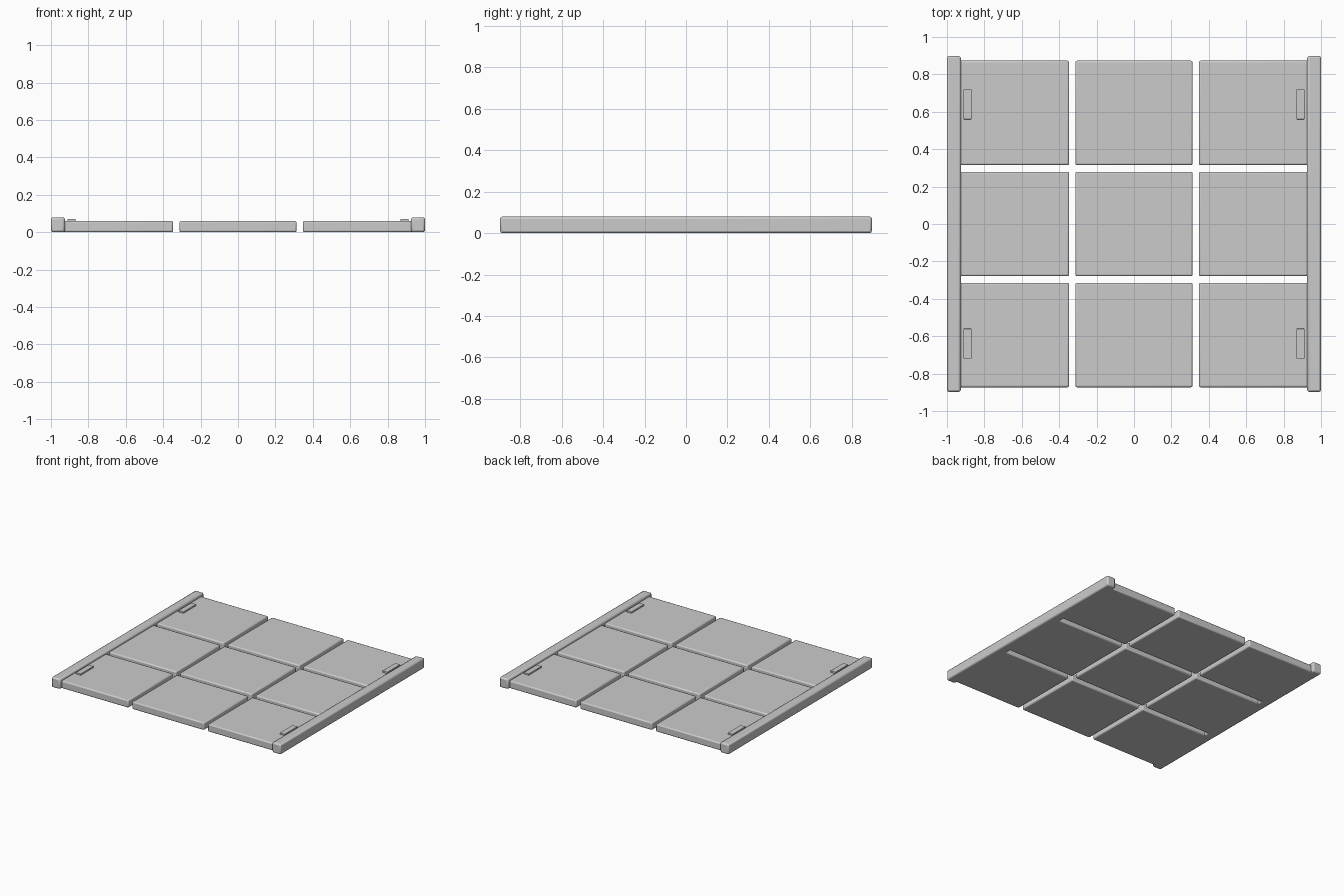
import bpy

if "Cube" in bpy.data.objects:
    bpy.data.objects.remove(bpy.data.objects["Cube"])

# Chamfered box helper: centre, full size, bevel width
def box(name, center, size, bevel):
    bpy.ops.mesh.primitive_cube_add(size=1, location=center)
    ob = bpy.context.object
    ob.name = name
    ob.scale = size
    bpy.ops.object.transform_apply(location=False, rotation=False, scale=True)
    if bevel:
        mod = ob.modifiers.new("edge_bevel", 'BEVEL')
        mod.width = bevel
        mod.segments = 2
        bpy.ops.object.shade_smooth_by_angle()
    return ob

RAIL_H, PANEL_H = 0.08, 0.06
PITCH_X, PITCH_Y = 0.66, 0.594

# Three by three grid of separate panels, outer columns tucked into the rails
for col in (-1, 0, 1):
    for row in (-1, 0, 1):
        box(f"panel_{col + 2}_{row + 2}",
            (col * PITCH_X, row * PITCH_Y, PANEL_H / 2),
            (0.627, 0.558, PANEL_H), 0.009)

for side, label in ((-1, "left"), (1, "right")):
    # Raised side rails
    box(f"side_rail_{label}", (side * 0.963, 0, RAIL_H / 2),
        (0.074, 1.795, RAIL_H), 0.011)
    # Thin latch tabs lying on the corner panels
    for end, where in ((-1, "front"), (1, "back")):
        box(f"latch_tab_{label}_{where}", (side * 0.89, end * 0.64, 0.063),
            (0.043, 0.16, 0.018), 0.002)
